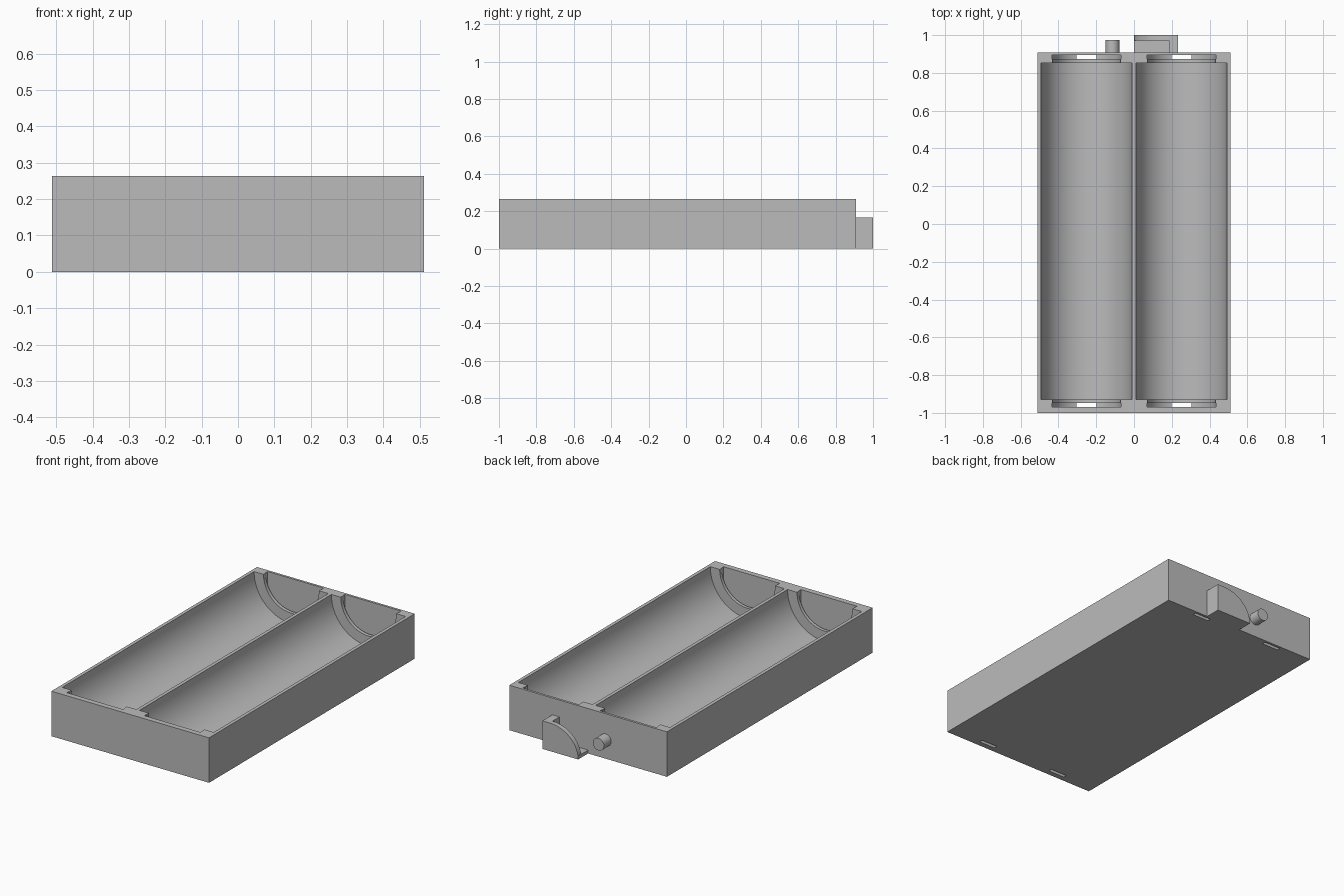
import bpy, bmesh, math

if "Cube" in bpy.data.objects:
    bpy.data.objects.remove(bpy.data.objects["Cube"])

grey = bpy.data.materials.new("light_grey_plastic")
grey.diffuse_color = (0.5, 0.5, 0.5, 1)
grey.use_nodes = True
grey.node_tree.nodes["Principled BSDF"].inputs["Base Color"].default_value = grey.diffuse_color

H = 0.264            # case height
BACK = 0.908         # rear face of the case


def prism(name, pts, y0, y1):
    """Extrude an x-z outline along y."""
    bm = bmesh.new()
    a = [bm.verts.new((x, y0, z)) for x, z in pts]
    b = [bm.verts.new((x, y1, z)) for x, z in pts]
    n = len(pts)
    bm.faces.new(a)
    bm.faces.new(b[::-1])
    for i in range(n):
        j = (i + 1) % n
        bm.faces.new((a[i], b[i], b[j], a[j]))
    bmesh.ops.recalc_face_normals(bm, faces=bm.faces[:])
    me = bpy.data.meshes.new(name)
    bm.to_mesh(me)
    bm.free()
    ob = bpy.data.objects.new(name, me)
    bpy.context.collection.objects.link(ob)
    me.materials.append(grey)
    return ob


def rect(x0, x1, z0, z1):
    return [(x0, z0), (x1, z0), (x1, z1), (x0, z1)]


def u_shape(cx, cz, r, top=0.4, n=48):
    """Round-bottomed outline with straight sides up to top."""
    arc = [(cx + r * math.cos(math.pi * (1 + i / n)),
            cz + r * math.sin(math.pi * (1 + i / n))) for i in range(n + 1)]
    return arc + [(cx + r, top), (cx - r, top)]


def activate(ob):
    bpy.ops.object.select_all(action='DESELECT')
    ob.select_set(True)
    bpy.context.view_layer.objects.active = ob


def cut(ob, cutter):
    activate(ob)
    m = ob.modifiers.new("cut", 'BOOLEAN')
    m.operation = 'DIFFERENCE'
    m.solver = 'EXACT'
    m.object = cutter
    bpy.ops.object.modifier_apply(modifier=m.name)
    bpy.data.objects.remove(cutter)


def smooth(ob):
    activate(ob)
    bpy.ops.object.shade_smooth_by_angle(angle=math.radians(30))


# Case with two round troughs, end lips and contact slots
case = prism("battery_case", rect(-0.512, 0.512, 0, H), -1, BACK)
for cx in (-0.251, 0.251):
    cut(case, prism("trough_cutter", u_shape(cx, H, 0.241), -0.928, 0.852))
    cut(case, prism("lip_cutter", u_shape(cx, H, 0.18), -0.955, 0.882))
    for y0, y1 in ((-0.968, -0.947), (0.873, 0.894)):
        cut(case, prism("slot_cutter", u_shape(cx, 0.174, 0.182), y0, y1))
smooth(case)

# Rear wire guide: floor, side wall and curved outer plate
prism("guide_floor", rect(0, 0.232, 0, 0.02), BACK, 1)
prism("guide_side_wall", rect(0.186, 0.232, 0, 0.165), BACK, 1)
curve = [(0.186 - 0.186 * math.cos(math.pi / 2 * i / 24),
          0.165 * math.sin(math.pi / 2 * i / 24)) for i in range(25)]
smooth(prism("guide_plate", curve + [(0.232, 0.165), (0.232, 0)], 0.972, 1))

# Rear round peg
peg = [(-0.114 + 0.036 * math.cos(math.tau * i / 32),
        0.11 + 0.036 * math.sin(math.tau * i / 32)) for i in range(32)]
smooth(prism("rear_peg", peg, BACK, 0.975))
